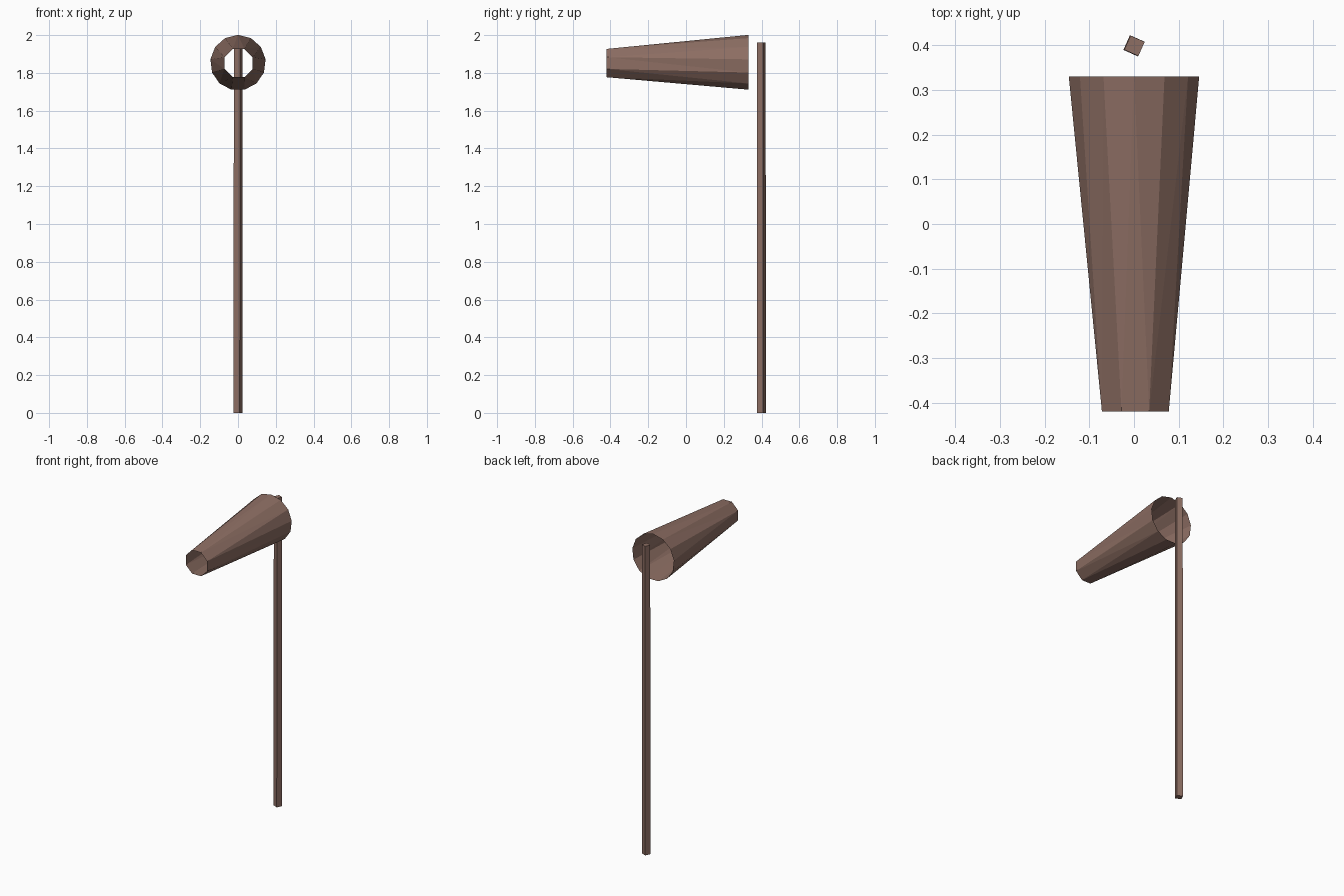
import bpy, bmesh, math

if "Cube" in bpy.data.objects:
    bpy.data.objects.remove(bpy.data.objects["Cube"])

brown = bpy.data.materials.new("warm_brown")
brown.diffuse_color = (0.266, 0.156, 0.125, 1)
brown.use_nodes = True
brown.node_tree.nodes["Principled BSDF"].inputs["Base Color"].default_value = brown.diffuse_color


def finish(bm, name):
    bmesh.ops.recalc_face_normals(bm, faces=bm.faces)
    mesh = bpy.data.meshes.new(name)
    bm.to_mesh(mesh)
    bm.free()
    mesh.materials.append(brown)
    obj = bpy.data.objects.new(name, mesh)
    bpy.context.collection.objects.link(obj)
    return obj


def ring(bm, n, start, radius, cx, y, cz):
    angles = [start + math.tau * i / n for i in range(n)]
    verts = [bm.verts.new((cx + radius * math.sin(a), y, cz + radius * math.cos(a))) for a in angles]
    return angles, verts


# Wind sock: open tapered sleeve, fewer sides at the narrow mouth
bm = bmesh.new()
big_n, small_n = 13, 8
big_a, big = ring(bm, big_n, 0.0, 0.147, 0.0, 0.33, 1.854)
small_a, small = ring(bm, small_n, math.radians(22.5), 0.081, 0.003, -0.42, 1.852)
i = j = 0
while i < big_n or j < small_n:
    # Advance round whichever rim has the nearer next corner
    next_big = big_a[0] + math.tau * (i + 1) / big_n
    next_small = small_a[0] + math.tau * (j + 1) / small_n
    b, s = big[i % big_n], small[j % small_n]
    if j >= small_n or (i < big_n and next_big <= next_small):
        bm.faces.new((b, big[(i + 1) % big_n], s))
        i += 1
    else:
        bm.faces.new((b, small[(j + 1) % small_n], s))
        j += 1
finish(bm, "wind_sock")

# Pole: square post turned about its axis, with a slightly wider foot
bm = bmesh.new()
levels = []
for z, r, cx in ((0.0, 0.0255, 0.0), (1.96, 0.0245, 0.001)):
    corners = [math.radians(21 + 90 * k) for k in range(4)]
    levels.append([bm.verts.new((cx + r * math.cos(a), 0.399 + r * math.sin(a), z)) for a in corners])
low, high = levels
bm.faces.new(low[::-1])
bm.faces.new(high)
for k in range(4):
    m = (k + 1) % 4
    bm.faces.new((low[k], low[m], high[m], high[k]))
finish(bm, "pole")
